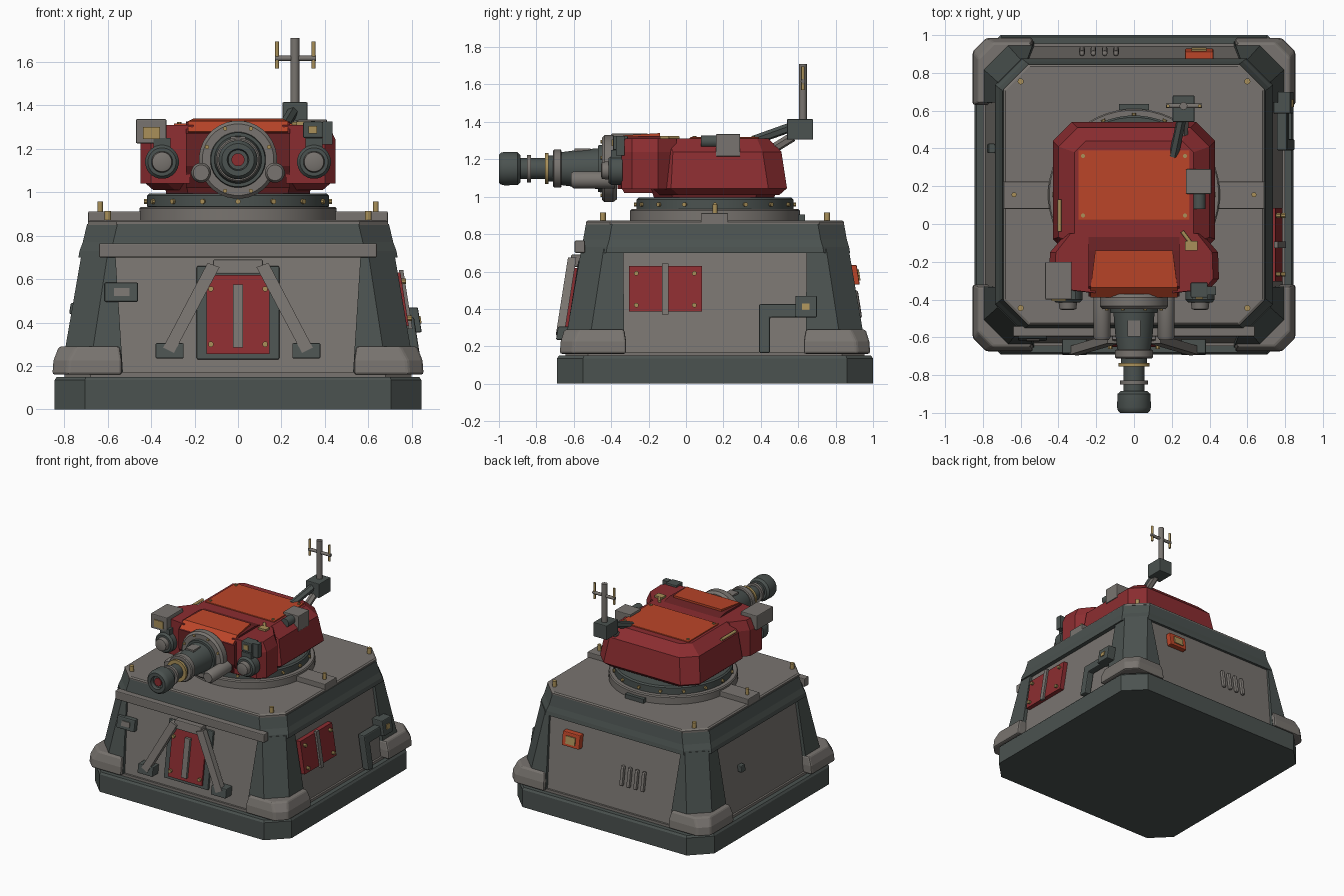
import bpy, bmesh, math
from mathutils import Vector

if "Cube" in bpy.data.objects:
    bpy.data.objects.remove(bpy.data.objects["Cube"], do_unlink=True)


def material(name, rgb):
    m = bpy.data.materials.new(name)
    m.use_nodes = True
    m.diffuse_color = (*rgb, 1)
    m.node_tree.nodes["Principled BSDF"].inputs["Base Color"].default_value = (*rgb, 1)
    return m


GREY = material("warm grey", (0.19, 0.175, 0.16))
DARK = material("dark green grey", (0.07, 0.085, 0.08))
RED = material("red", (0.26, 0.026, 0.03))
DEEP = material("deep red", (0.14, 0.016, 0.018))
ORANGE = material("orange red", (0.5, 0.06, 0.022))
GOLD = material("brass", (0.4, 0.28, 0.1))
CY = 0.155  # centre of the bunker in depth


def loft(name, rings, mat, bevel=0, smooth=False):
    """Skin equal-length rings of points and cap both ends."""
    bm = bmesh.new()
    rows = [[bm.verts.new(p) for p in ring] for ring in rings]
    n = len(rows[0])
    for a, b in zip(rows, rows[1:]):
        for i in range(n):
            bm.faces.new((a[i], a[(i + 1) % n], b[(i + 1) % n], b[i]))
    bm.faces.new(rows[0])
    bm.faces.new(rows[-1])
    bmesh.ops.recalc_face_normals(bm, faces=bm.faces)
    me = bpy.data.meshes.new(name)
    bm.to_mesh(me)
    bm.free()
    me.materials.append(mat)
    if smooth:
        me.polygons.foreach_set("use_smooth", [True] * len(me.polygons))
        me.set_sharp_from_angle(angle=math.radians(35))
    ob = bpy.data.objects.new(name, me)
    bpy.context.collection.objects.link(ob)
    if bevel:
        mod = ob.modifiers.new("bevel", "BEVEL")
        mod.width, mod.segments = bevel, 2
    return ob


def octagon(hx, hy, c, z, cy=CY):
    pts = [(hx - c, hy), (hx, hy - c), (hx, c - hy), (hx - c, -hy),
           (c - hx, -hy), (-hx, c - hy), (-hx, hy - c), (c - hx, hy)]
    return [(x, y + cy, z) for x, y in pts]


def box(name, x, y, z, mat, bevel=0):
    ring = lambda h: [(x[0], y[0], h), (x[1], y[0], h), (x[1], y[1], h), (x[0], y[1], h)]
    return loft(name, [ring(z[0]), ring(z[1])], mat, bevel)


def tube(name, start, direction, profile, mat, n=24):
    """Turned part: profile holds (distance along axis, radius)."""
    d = Vector(direction).normalized()
    u = d.orthogonal().normalized()
    v = d.cross(u)
    ang = [2 * math.pi * (i + 0.5) / n for i in range(n)]
    rings = [[Vector(start) + d * t + (u * math.cos(a) + v * math.sin(a)) * r for a in ang]
             for t, r in profile]
    return loft(name, rings, mat, smooth=n > 6)


def rod(name, a, b, r, mat, n=12):
    a, b = Vector(a), Vector(b)
    return tube(name, a, b - a, [(0, r), ((b - a).length, r)], mat, n)


def on_wall(side, u, z, d):
    """Point on a sloped wall: u across, z up, d outward."""
    o = 0.787 - 0.157 * (z - 0.16) + d
    x, y = {"front": (u, -o), "left": (o, u), "back": (-u, o), "right": (-o, -u)}[side]
    return Vector((x, y + CY, z))


def wall_poly(name, side, pts, d0, d1, mat, bevel=0):
    return loft(name, [[on_wall(side, u, z, d) for u, z in pts] for d in (d0, d1)], mat, bevel)


def wall_box(name, side, u, z, d0, d1, mat, bevel=0):
    return wall_poly(name, side, [(u[0], z[0]), (u[1], z[0]), (u[1], z[1]), (u[0], z[1])],
                     d0, d1, mat, bevel)


def wall_bolts(name, side, us, zs, d, r=0.013):
    for u in us:
        for z in zs:
            rod(name, on_wall(side, u, z, d), on_wall(side, u, z, d + 0.022), r, GOLD, 8)


# Bunker: plinth, sloped walls, trim and roof
loft("plinth", [octagon(.845, .845, .14, 0), octagon(.845, .845, .14, .135),
                octagon(.835, .835, .135, .15)], DARK)
loft("skirt", [octagon(.8, .8, .12, .15), octagon(.8, .8, .12, .17)], GREY)
loft("walls", [octagon(.787, .787, .13, .16), octagon(.70, .70, .13, .715)], GREY)
loft("roof_trim", [octagon(.735, .722, .14, .70), octagon(.73, .717, .14, .73),
                   octagon(.715, .705, .14, .77), octagon(.695, .69, .14, .855)], DARK)
loft("roof_plate", [octagon(.69, .69, .13, .85), octagon(.69, .69, .13, .865),
                    octagon(.68, .68, .13, .873)], GREY)
box("front_ledge", (-.64, .64), (-.595, -.54), (.70, .765), GREY, .006)


# Corner posts and their feet
def corner(name, sx, sy, levels, mat, bevel=0):
    rings = []
    for hx, hy, ix, iy, c, z in levels:
        pts = [(ix, hy), (hx - c, hy), (hx, hy - c), (hx, iy), (ix, iy)]
        rings.append([(sx * x, CY + sy * y, z) for x, y in pts])
    loft(name, rings, mat, bevel)


for sx in (-1, 1):
    for sy in (-1, 1):
        corner("corner_post", sx, sy, [(.815, .81, .53, .485, .13, .17),
                                       (.72, .715, .565, .49, .12, .72)], DARK)
        corner("corner_foot", sx, sy, [(.855, .83, .535, .475, .07, .16),
                                       (.85, .825, .535, .475, .07, .225),
                                       (.825, .805, .545, .485, .08, .29)], GREY, .012)
        rod("roof_bolt", (sx * .6, CY + sy * .6, .86), (sx * .6, CY + sy * .6, .915), .016, GOLD)
    box("roof_pad", sorted((sx * .44, sx * .69)), (.08, .225), (.86, .912), GREY, .005)
    rod("pad_bolt", (sx * .635, .155, .9), (sx * .635, .155, .958), .013, GOLD)
box("rear_pad", (-.08, .08), (.56, .635), (.86, .905), DARK)

# Front door with braces
wall_box("door_frame", "front", (-.19, .19), (.23, .66), 0, .022, DARK, .006)
wall_box("door", "front", (-.145, .145), (.255, .62), .01, .035, RED)
wall_box("door_bar", "front", (-.022, .022), (.285, .575), .03, .055, GREY)
wall_bolts("door_bolt", "front", (-.125, .125), (.3, .555), .03)
wall_box("door_hood", "front", (-.115, .115), (.625, .69), 0, .065, GREY, .006)
for s in (-1, 1):
    wall_poly("door_brace", "front", [(s * .085, .655), (s * .14, .675), (s * .345, .285),
                                      (s * .295, .26)], .035, .08, GREY)
    wall_box("brace_foot", "front", sorted((s * .25, s * .38)), (.235, .305), 0, .075, DARK, .006)
wall_box("front_port", "front", (-.615, -.46), (.495, .585), 0, .04, DARK, .008)
wall_box("port_cover", "front", (-.57, -.5), (.522, .56), .038, .046, GREY)

# Left wall: red hatch and elbow pipe
wall_box("side_hatch", "left", (-.46, -.07), (.385, .63), 0, .035, RED)
wall_box("hatch_bar", "left", (-.283, -.248), (.37, .642), .03, .05, GREY)
wall_bolts("hatch_bolt", "left", (-.42, -.11), (.42, .59), .033)
wall_box("pipe_box", "left", (.43, .545), (.355, .47), 0, .09, DARK, .006)
wall_box("pipe_gauge", "left", (.465, .505), (.395, .43), .088, .096, GOLD)
wall_poly("pipe", "left", [(.235, .165), (.295, .165), (.295, .355), (.45, .355),
                           (.45, .425), (.235, .425)], .01, .065, DARK, .008)

# Rear wall: call box and vents; right wall: small port
wall_box("call_box", "back", (-.42, -.27), (.53, .635), 0, .045, ORANGE, .006)
wall_box("call_plate", "back", (-.385, -.305), (.553, .61), .044, .053, GOLD)
for i in range(4):
    u = .08 + i * .06
    wall_box("vent", "back", (u, u + .03), (.35, .5), 0, .03, GREY, .012)
wall_box("right_port", "right", (-.27, -.22), (.44, .49), 0, .035, DARK, .006)

# Turret ring
tube("ring_base", (0, CY, .865), (0, 0, 1), [(0, .455), (.06, .455), (.068, .448)], GREY, 48)
tube("turret_ring", (0, CY, .925), (0, 0, 1), [(0, .4), (.01, .42), (.06, .42), (.07, .41)], DARK, 48)
for i in range(16):
    a = math.tau * i / 16
    d = Vector((math.cos(a), math.sin(a), 0))
    p = Vector((0, CY, .958))
    rod("ring_bolt", p + d * .41, p + d * .432, .012, GOLD, 8)

# Turret hull
loft("turret_neck", [octagon(.33, .32, .1, .99, .15), octagon(.34, .34, .1, 1.05, .15)], DEEP)
loft("turret_hull", [octagon(.39, .32, .1, 1.01, .18), octagon(.43, .36, .1, 1.045, .18),
                     octagon(.40, .34, .1, 1.24, .17), octagon(.315, .3, .06, 1.31, .14)], RED)
box("roof_hatch", (-.295, .295), (.02, .39), (1.30, 1.318), ORANGE, .004)
for x in (-.27, .27):
    for y in (.045, .36):
        rod("hatch_screw", (x, y, 1.31), (x, y, 1.324), .011, GOLD, 8)
mantlet = [(-.33, 1.02), (-.385, 1.12), (-.385, 1.27), (-.33, 1.322), (-.14, 1.325),
           (-.02, 1.30), (.05, 1.02)]
loft("mantlet", [[(x, y, z) for y, z in mantlet] for x in (-.24, .24)], DEEP)
cover = [(-.388, 1.28), (-.335, 1.328), (-.14, 1.34), (-.14, 1.31), (-.33, 1.30), (-.37, 1.27)]
loft("mantlet_cover", [[(x * (1.12 if y < -.3 else 1), y, z) for y, z in cover]
                       for x in (-.205, .205)], ORANGE)
for s in (-1, 1):
    cheek = [(.22, -.365), (.40, -.345), (.45, -.29), (.445, -.15), (.36, -.05), (.22, -.05)]
    loft("cheek", [[(s * x * k, y, z) for x, y in cheek]
                   for k, z in ((1, 1.04), (1, 1.24), (.93, 1.31))], RED)
    # Cheek lamp housings and gun recoil cylinders
    tube("cheek_lamp", (s * .35, -.34, 1.14), (0, -1, 0),
         [(0, .078), (.06, .078), (.075, .065)], DARK)
    tube("lamp_lens", (s * .35, -.41, 1.14), (0, -1, 0), [(0, .05), (.04, .045), (.045, .03)], GREY)
    box("lamp_bracket", sorted((s * .31, s * .39)), (-.40, -.33), (1.19, 1.25), DARK)
    tube("recoil_cylinder", (s * .17, -.38, 1.09), (0, -1, 0),
         [(0, .046), (.22, .046), (.235, .036)], GREY)

# Gun
G = (0, 0, 1.15)
for name, mat, prof in (
        ("gun_collar", GREY, [(.37, .165), (.39, .18), (.435, .18), (.45, .165)]),
        ("gun_collar_core", DARK, [(.44, .13), (.47, .125)]),
        ("gun_sleeve", DARK, [(.44, .112), (.58, .1), (.67, .088)]),
        ("gun_flange", GREY, [(.665, .095), (.67, .102), (.705, .102), (.712, .095)]),
        ("gun_neck", DARK, [(.70, .07), (.74, .07)]),
        ("gun_band", GOLD, [(.735, .083), (.755, .083)]),
        ("gun_barrel", DARK, [(.75, .056), (.9, .056)]),
        ("barrel_ring", GREY, [(.828, .074), (.85, .074)]),
        ("muzzle", DARK, [(.885, .072), (.9, .088), (.97, .09), (.99, .085), (1.0, .075),
                          (1.0, .05), (.975, .045)]),
        ("muzzle_core", RED, [(.97, .03), (.985, .03)])):
    tube(name, G, (0, -1, 0), prof, mat, 32)
box("sleeve_plate", (-.035, .035), (-.595, -.51), (1.22, 1.258), GREY)
for i in range(8):
    a = math.tau * (i + .5) / 8
    x, z = .155 * math.cos(a), 1.15 + .155 * math.sin(a)
    rod("collar_bolt", (x, -.44, z), (x, -.458, z), .01, GOLD, 8)

# Searchlight, sensor and roof sight
box("searchlight", (-.47, -.33), (-.40, -.20), (1.225, 1.337), GREY, .006)
box("searchlight_lens", (-.437, -.36), (-.407, -.398), (1.245, 1.30), GOLD)
box("sensor", (.30, .39), (-.39, -.31), (1.25, 1.325), DARK, .006)
box("sensor_block", (.39, .435), (-.375, -.33), (1.22, 1.325), DARK)
box("sensor_eye", (.325, .365), (-.397, -.388), (1.27, 1.305), GOLD)
box("sight", (.275, .41), (.16, .29), (1.215, 1.335), GREY, .005)
rod("sight_tube", (.345, .17, 1.295), (.345, .08, 1.295), .034, DARK, 16)
rod("grab_rail", (-.395, -.04, 1.26), (-.395, .13, 1.26), .011, GOLD)
box("latch", (.27, .335), (-.14, -.09), (1.27, 1.325), GOLD)
rod("latch_lever", (.30, -.10, 1.315), (.255, -.04, 1.315), .01, GOLD)

# Antenna on its rear arm
box("antenna_box", (.205, .32), (.54, .68), (1.305, 1.415), DARK, .005)
rod("antenna_arm", (.21, .36, 1.30), (.255, .57, 1.375), .026, DARK, 6)
rod("antenna_strut", (.26, .44, 1.24), (.265, .57, 1.32), .026, GREY, 6)
rod("antenna_mast", (.262, .625, 1.4), (.262, .625, 1.71), .021, GREY)
rod("antenna_crossbar", (.17, .625, 1.617), (.36, .625, 1.617), .012, GREY)
for x in (.18, .348):
    rod("antenna_rod", (x, .625, 1.57), (x, .625, 1.695), .009, GOLD)
